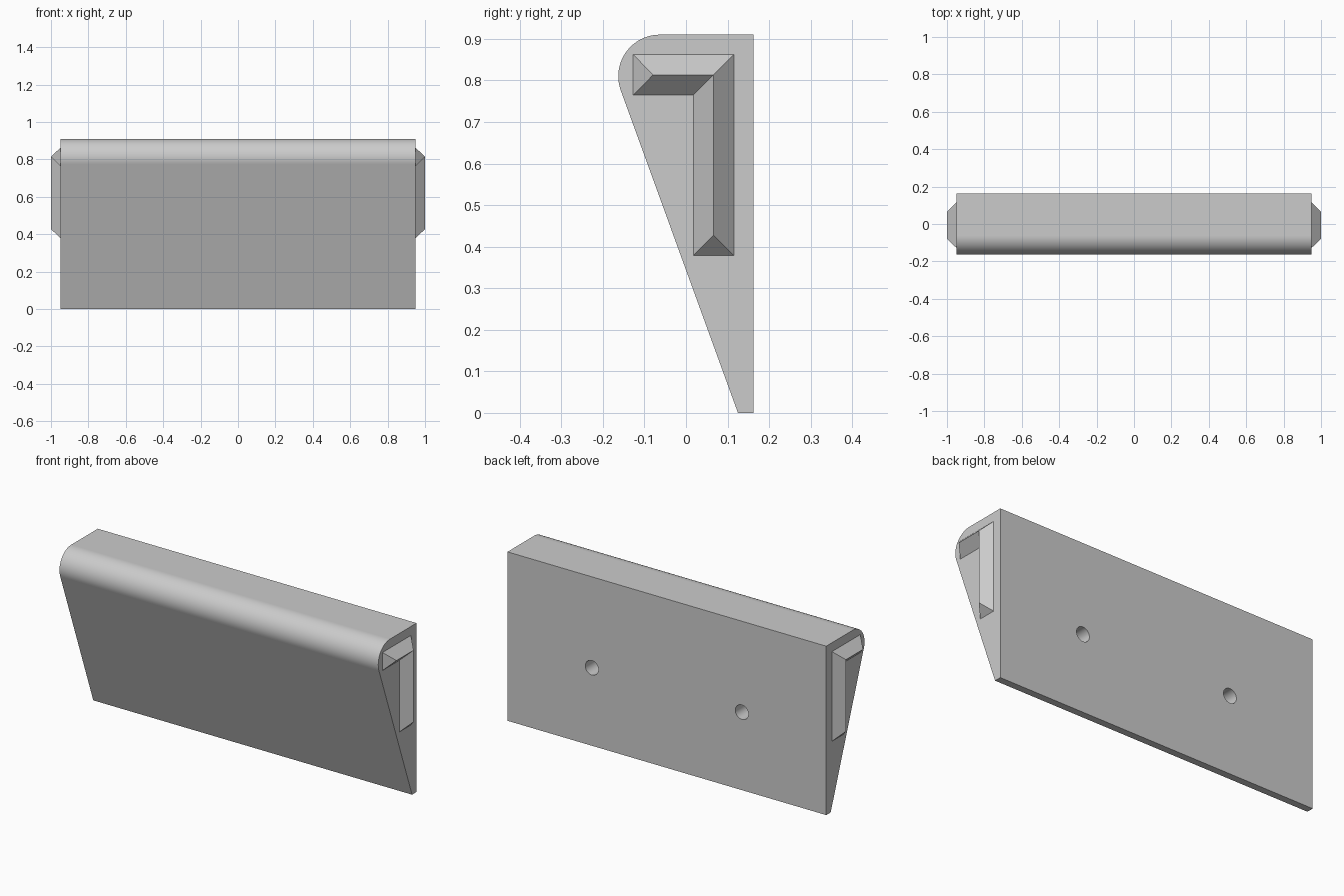
import bpy, bmesh
from math import sin, cos, radians, pi
from mathutils import Matrix

cube = bpy.data.objects.get("Cube")
if cube:
    bpy.data.objects.remove(cube, do_unlink=True)

# Single grey plastic
grey = bpy.data.materials.new("plain grey")
grey.use_nodes = True
colour = (0.6, 0.6, 0.6, 1)
grey.diffuse_color = colour
grey.node_tree.nodes["Principled BSDF"].inputs["Base Color"].default_value = colour

HALF = 0.95      # half length of the body
BACK = 0.163     # y of the flat back
TOP = 0.91
R = 0.1          # radius of the rounded front edge


def make_object(name, bm):
    bmesh.ops.recalc_face_normals(bm, faces=bm.faces)
    mesh = bpy.data.meshes.new(name)
    bm.to_mesh(mesh)
    bm.free()
    mesh.materials.append(grey)
    ob = bpy.data.objects.new(name, mesh)
    bpy.context.collection.objects.link(ob)
    return ob


# Wedge body: profile in y and z, extruded along x
ARC = 32
profile = [(0.125, 0), (BACK, 0), (BACK, TOP)]
for i in range(ARC + 1):
    a = radians(90 + 110 * i / ARC)
    profile.append((-BACK + R + R * cos(a), TOP - R + R * sin(a)))

bm = bmesh.new()
ends = [[bm.verts.new((x, y, z)) for y, z in profile] for x in (-HALF, HALF)]
for ring in ends:
    bm.faces.new(ring)
n = len(profile)
for i in range(n):
    j = (i + 1) % n
    face = bm.faces.new((ends[0][i], ends[0][j], ends[1][j], ends[1][i]))
    face.smooth = 3 <= i < n - 1      # only the rounded edge is smooth
body = make_object("wedge_body", bm)

# Two blind mounting holes in the back
bm = bmesh.new()
DEPTH = 0.12
for x in (-0.447, 0.447):
    place = Matrix.Translation((x, BACK, 0.42)) @ Matrix.Rotation(pi / 2, 4, "X")
    bmesh.ops.create_cone(bm, cap_ends=True, segments=48, radius1=0.039,
                          radius2=0.039, depth=2 * DEPTH, matrix=place)
for face in bm.faces:
    face.smooth = len(face.verts) == 4
cutter = make_object("hole_cutter", bm)
cutter.hide_render = True

cut = body.modifiers.new("mounting_holes", "BOOLEAN")
cut.operation = "DIFFERENCE"
cut.solver = "EXACT"
cut.object = cutter
bpy.context.view_layer.objects.active = body
body.select_set(True)
bpy.ops.object.modifier_apply(modifier=cut.name)
bpy.data.objects.remove(cutter, do_unlink=True)

# L-shaped ribs with hipped sides on both ends
base = [(-0.127, 0.765), (-0.127, 0.862), (0.115, 0.862),
        (0.115, 0.379), (0.018, 0.379), (0.018, 0.765)]
ridge = [(-0.079, 0.8135), (0.0665, 0.8135), (0.0665, 0.4275)]
slopes = [(0, 1, 6), (1, 2, 7, 6), (2, 3, 8, 7),
          (3, 4, 8), (4, 5, 7, 8), (5, 0, 6, 7)]
for name, side in (("left_end_rib", 1), ("right_end_rib", -1)):
    bm = bmesh.new()
    verts = [bm.verts.new((side * HALF, y, z)) for y, z in base]
    verts += [bm.verts.new((side, y, z)) for y, z in ridge]
    for slope in slopes:
        bm.faces.new([verts[k] for k in slope])
    bm.faces.new(verts[:6])
    make_object(name, bm)
